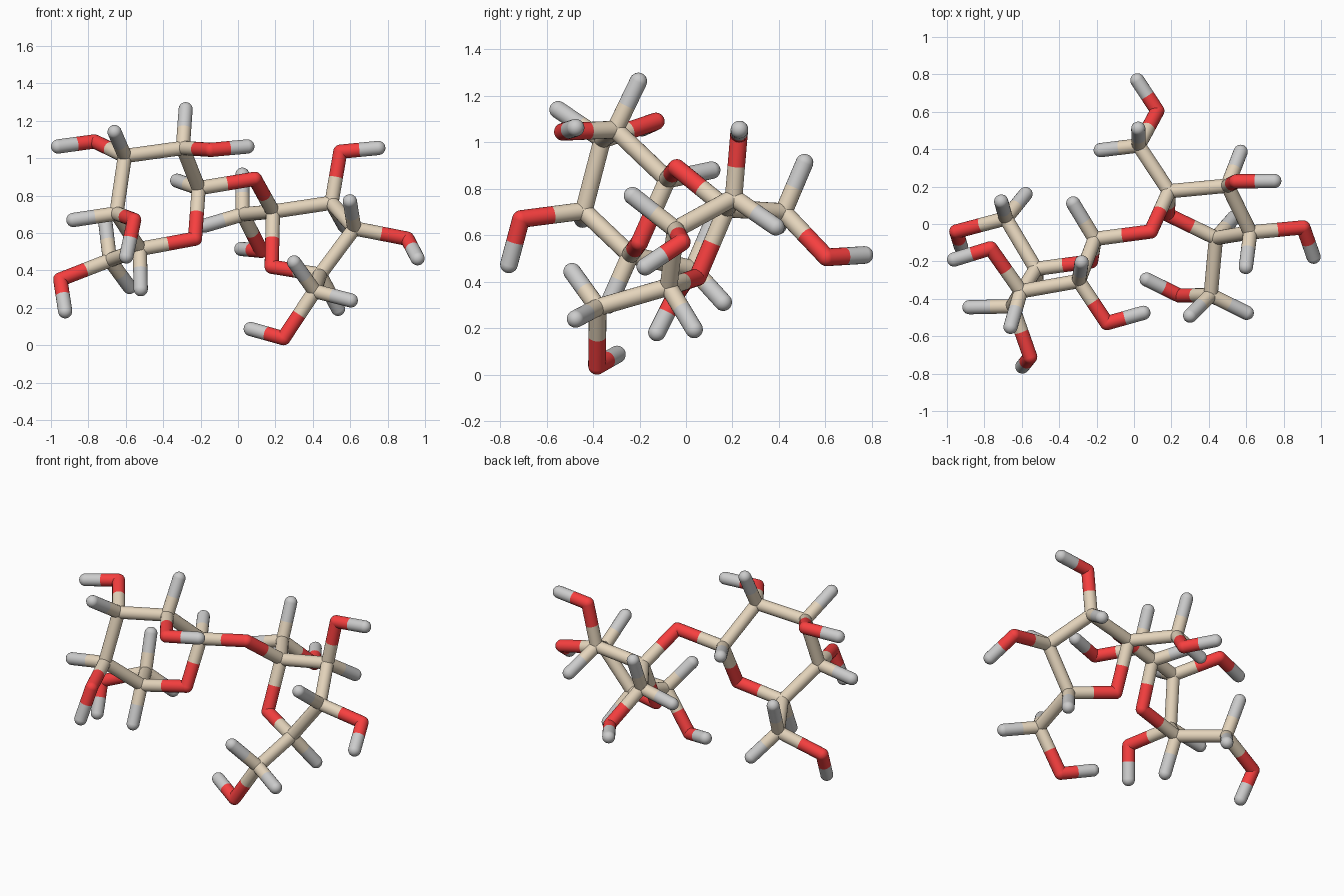
import bpy, bmesh
from mathutils import Vector, Matrix

if "Cube" in bpy.data.objects:
    bpy.data.objects.remove(bpy.data.objects["Cube"])

R = 0.038      # stick radius
SIDES = 20

# six-membered ring half: name -> centre
six_ring = {
    "carbon_1": (-0.21, -0.08, 0.84), "hydrogen_1": (-0.325, 0.11, 0.88),
    "carbon_2": (-0.295, -0.305, 1.055), "hydrogen_2": (-0.28, -0.205, 1.262),
    "oxygen_2": (-0.145, -0.53, 1.045), "hydroxyl_hydrogen_2": (0.05, -0.475, 1.063),
    "carbon_3": (-0.605, -0.36, 1.012), "hydrogen_3": (-0.66, -0.55, 1.14),
    "oxygen_3": (-0.767, -0.13, 1.09), "hydroxyl_hydrogen_3": (-0.962, -0.19, 1.063),
    "carbon_4": (-0.65, -0.44, 0.705), "hydrogen_4": (-0.88, -0.445, 0.67),
    "oxygen_4": (-0.555, -0.71, 0.67), "hydroxyl_hydrogen_4": (-0.597, -0.762, 0.475),
    "carbon_5": (-0.525, -0.24, 0.515), "hydrogen_5": (-0.52, -0.335, 0.30),
    "ring_oxygen": (-0.23, -0.20, 0.57),
    "carbon_6": (-0.685, 0.03, 0.455), "hydrogen_6a": (-0.71, 0.12, 0.665),
    "hydrogen_6b": (-0.58, 0.16, 0.312),
    "oxygen_6": (-0.95, -0.04, 0.352), "hydroxyl_hydrogen_6": (-0.924, -0.125, 0.182),
    "bridge_oxygen": (0.09, -0.04, 0.89),
}
# five-membered ring half
five_ring = {
    "carbon_1": (0.025, 0.42, 0.70), "hydrogen_1a": (-0.178, 0.395, 0.64),
    "hydrogen_1b": (0.023, 0.51, 0.912),
    "oxygen_1": (0.125, 0.605, 0.505), "hydroxyl_hydrogen_1": (0.018, 0.768, 0.515),
    "carbon_2": (0.187, 0.175, 0.715), "ring_oxygen": (0.18, 0.05, 0.42),
    "carbon_3": (0.50, 0.205, 0.762), "hydrogen_3": (0.57, 0.386, 0.637),
    "oxygen_3": (0.547, 0.228, 1.035), "hydroxyl_hydrogen_3": (0.75, 0.23, 1.055),
    "carbon_4": (0.622, -0.045, 0.625), "hydrogen_4": (0.598, -0.23, 0.77),
    "oxygen_4": (0.905, -0.018, 0.57), "hydroxyl_hydrogen_4": (0.96, -0.175, 0.465),
    "carbon_5": (0.438, -0.075, 0.378), "hydrogen_5": (0.535, 0.035, 0.195),
    "carbon_6": (0.41, -0.38, 0.29), "hydrogen_6a": (0.30, -0.49, 0.443),
    "hydrogen_6b": (0.603, -0.475, 0.24),
    "oxygen_6": (0.243, -0.383, 0.038), "hydroxyl_hydrogen_6": (0.068, -0.297, 0.087),
}


def material(name, colour):
    m = bpy.data.materials.new(name)
    m.diffuse_color = colour
    m.use_nodes = True
    m.node_tree.nodes["Principled BSDF"].inputs["Base Color"].default_value = m.diffuse_color
    return m


MATS = {
    "carbon": material("tan", (0.78, 0.66, 0.50, 1)),
    "oxygen": material("red", (0.93, 0.05, 0.05, 1)),
    "hydrogen": material("light_grey", (0.75, 0.75, 0.75, 1)),
}


def element(name):
    return next(e for e in MATS if e in name)


def bonded(a, b):
    limit = 0.30 if "hydrogen" in a[0] + b[0] else 0.39
    return a is not b and (a[1] - b[1]).length < limit and not (
        "hydrogen" in a[0] and "hydrogen" in b[0])


def build_joint(name, centre, neighbours):
    """Rounded joint with an open half stick towards each neighbour."""
    bm = bmesh.new()
    axis = (neighbours[0] - centre).normalized() if neighbours else Vector((0, 0, 1))
    bmesh.ops.create_uvsphere(bm, u_segments=SIDES, v_segments=12, radius=R,
                              matrix=axis.to_track_quat('Z', 'Y').to_matrix().to_4x4())
    for n in neighbours:
        half = (n - centre) / 2
        rot = half.to_track_quat('Z', 'Y').to_matrix().to_4x4()
        bmesh.ops.create_cone(bm, cap_ends=False, segments=SIDES, radius1=R, radius2=R,
                              depth=half.length, matrix=Matrix.Translation(half / 2) @ rot)
    for f in bm.faces:
        f.smooth = True
    mesh = bpy.data.meshes.new(name)
    bm.to_mesh(mesh)
    bm.free()
    mesh.materials.append(MATS[element(name)])
    ob = bpy.data.objects.new(name, mesh)
    ob.location = centre
    bpy.context.collection.objects.link(ob)


# all joints, linked wherever two lie within bond length
atoms = [(p + k, Vector(v)) for p, ring in (("six_ring_", six_ring), ("five_ring_", five_ring))
         for k, v in ring.items()]
for a in atoms:
    build_joint(a[0], a[1], [b[1] for b in atoms if bonded(a, b)])
